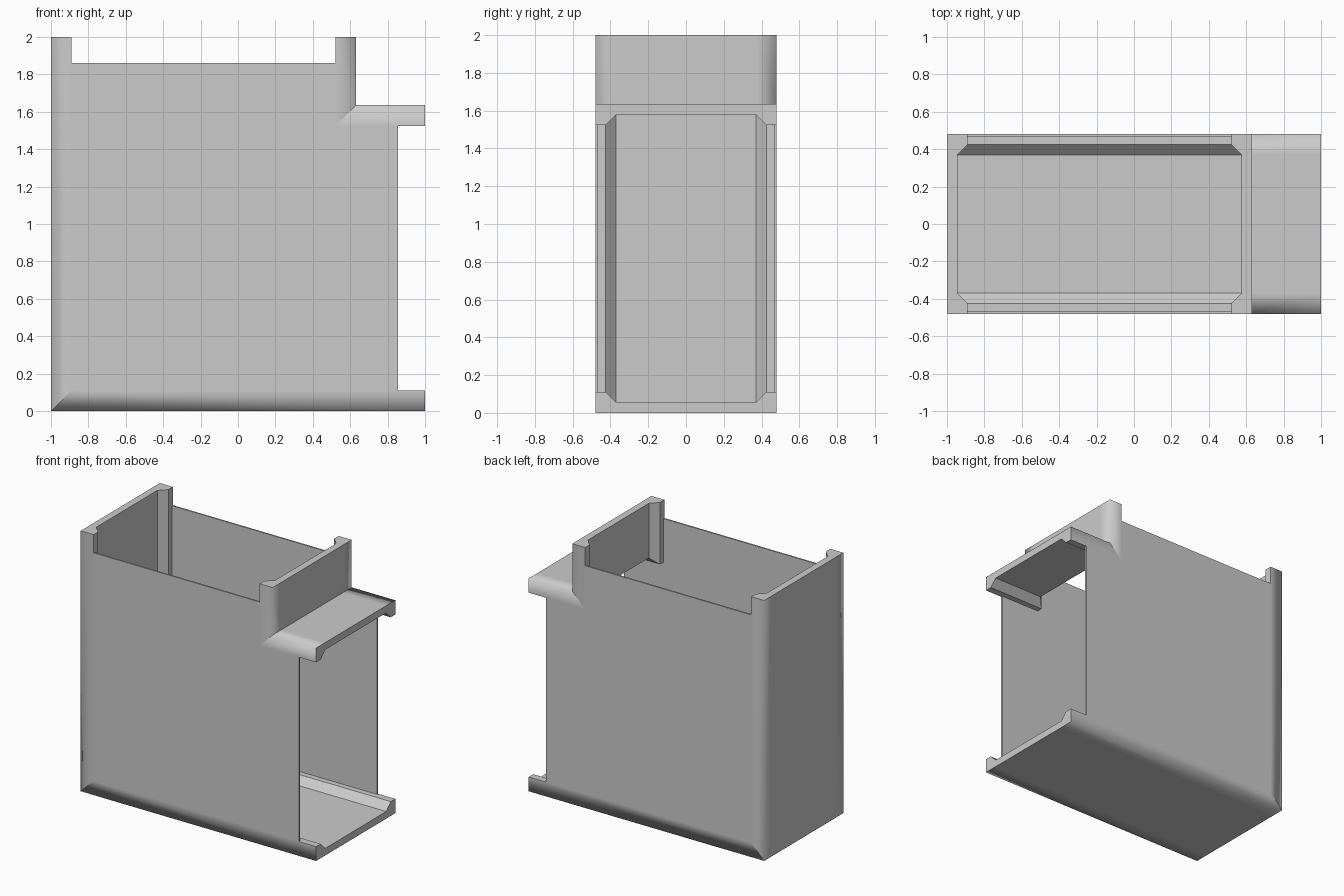
import bpy
import bmesh

default_cube = bpy.data.objects.get("Cube")
if default_cube:
    bpy.data.objects.remove(default_cube, do_unlink=True)

HALF_WIDTH = 0.48   # half of the duct width
RAIL = 0.11         # size of the corner rails
WALL = 0.055        # thickness of the end walls
SHEET = 0.012       # thickness of the side sheets

grey = bpy.data.materials.new("plain_grey")
grey.use_nodes = True
colour = (0.6, 0.6, 0.6, 1)
grey.diffuse_color = colour
grey.node_tree.nodes["Principled BSDF"].inputs["Base Color"].default_value = colour


def finish(bm, name):
    bmesh.ops.recalc_face_normals(bm, faces=bm.faces)
    mesh = bpy.data.meshes.new(name)
    bm.to_mesh(mesh)
    bm.free()
    mesh.materials.append(grey)
    obj = bpy.data.objects.new(name, mesh)
    bpy.context.collection.objects.link(obj)
    return obj


# Channel section as (y, depth into the duct): a wall with a chamfered rail each side
inner_y = HALF_WIDTH - RAIL
half_section = [(inner_y, 0), (HALF_WIDTH, 0), (HALF_WIDTH, RAIL),
                (HALF_WIDTH - WALL, RAIL), (inner_y, WALL)]
section = half_section + [(-y, d) for y, d in reversed(half_section)]


def bent_channel(name, path):
    """Sweep the section along a path of (x, z, x inset, z inset) stations."""
    bm = bmesh.new()
    rings = [[bm.verts.new((x + dx * d, y, z + dz * d)) for y, d in section]
             for x, z, dx, dz in path]
    count = len(section)
    for a, b in zip(rings, rings[1:]):
        for i in range(count):
            j = (i + 1) % count
            bm.faces.new((a[i], a[j], b[j], b[i]))
    # Each end is capped as one wall strip and two rails
    for ring in (rings[0], rings[-1]):
        bm.faces.new(ring[:5])
        bm.faces.new(ring[5:])
        bm.faces.new((ring[0], ring[4], ring[5], ring[9]))
    for face in bm.faces:
        face.smooth = True
    # Only the long outer edges are softly shaded
    outer = [{a[i], b[i]} for a, b in zip(rings, rings[1:]) for i in (1, 8)]
    for edge in bm.edges:
        edge.smooth = set(edge.verts) in outer
    return finish(bm, name)


bent_channel("back_and_floor_channel",
             [(-1, 2, 1, 0), (-1, 0, 1, 1), (1, 0, 0, 1)])
bent_channel("inner_wall_and_shelf_channel",
             [(0.63, 2, -1, 0), (0.63, 1.635, -1, -1), (1, 1.635, 0, -1)])

# Thin side sheets filling the space between the rails
outline = [(-1 + RAIL, RAIL), (0.855, RAIL), (0.855, 1.525),
           (0.52, 1.525), (0.52, 1.86), (-1 + RAIL, 1.86)]
for side, name in ((-1, "front_side_sheet"), (1, "rear_side_sheet")):
    bm = bmesh.new()
    face = bm.faces.new([bm.verts.new((x, side * HALF_WIDTH, z)) for x, z in outline])
    result = bmesh.ops.extrude_face_region(bm, geom=[face], use_keep_orig=True)
    moved = [v for v in result["geom"] if isinstance(v, bmesh.types.BMVert)]
    bmesh.ops.translate(bm, verts=moved, vec=(0, -side * SHEET, 0))
    finish(bm, name)
